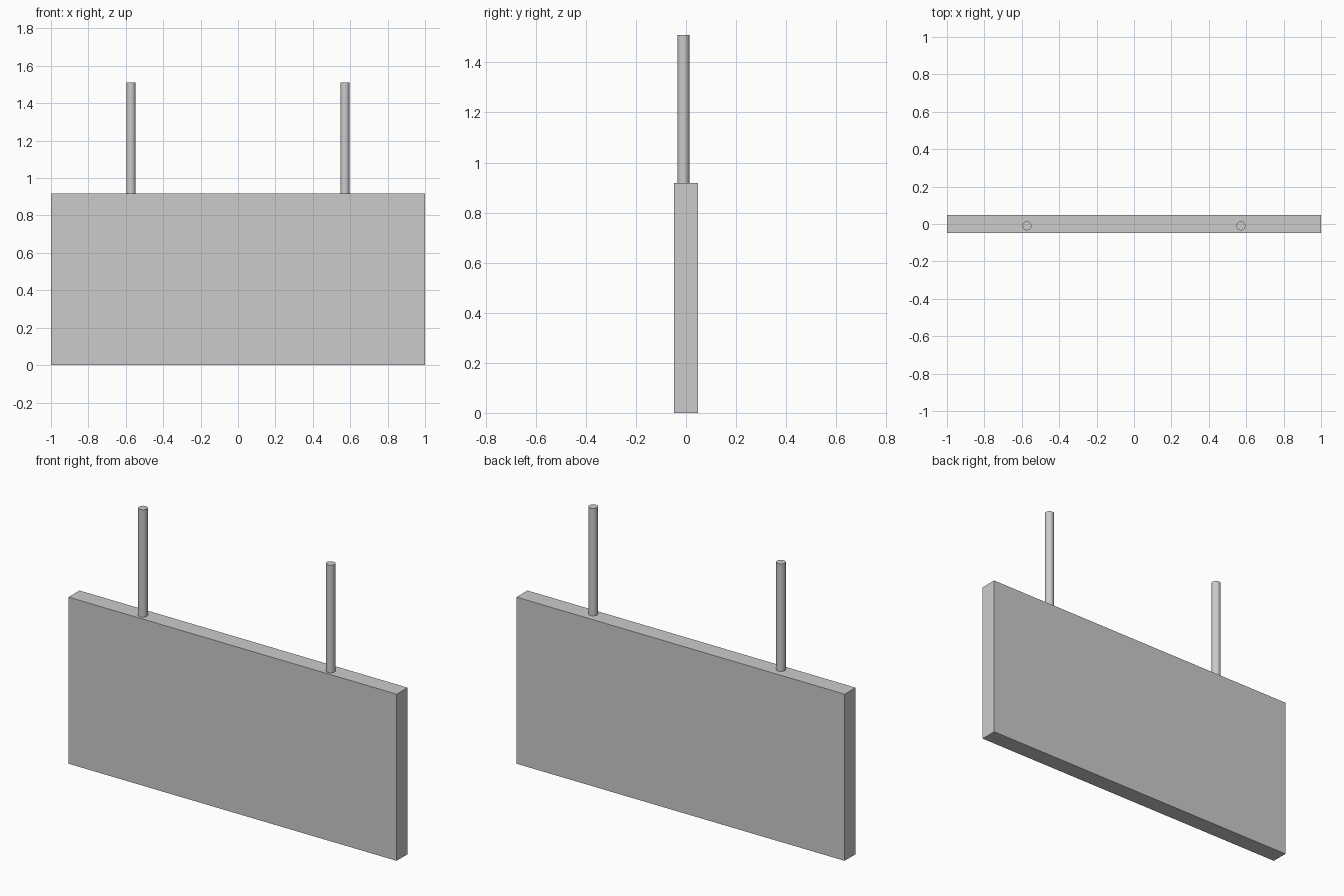
import bpy
from math import radians

if "Cube" in bpy.data.objects:
    bpy.data.objects.remove(bpy.data.objects["Cube"])

PANEL_W, PANEL_D, PANEL_H = 2.0, 0.095, 0.918
ROD_X, ROD_Y, ROD_R, ROD_TOP = 0.572, -0.01, 0.024, 1.51
ROD_BASE = PANEL_H - 0.003

# Hanging sign panel
bpy.ops.mesh.primitive_cube_add(size=1, location=(0, 0, PANEL_H / 2))
panel = bpy.context.object
panel.name = "sign_panel"
panel.scale = (PANEL_W, PANEL_D, PANEL_H)
bpy.ops.object.transform_apply(location=False, rotation=False, scale=True)

# Pair of round suspension rods
for side, name in ((-1, "left_rod"), (1, "right_rod")):
    bpy.ops.mesh.primitive_cylinder_add(
        vertices=32, radius=ROD_R, depth=ROD_TOP - ROD_BASE,
        location=(side * ROD_X, ROD_Y, (ROD_TOP + ROD_BASE) / 2))
    bpy.context.object.name = name
    bpy.ops.object.shade_smooth_by_angle(angle=radians(30))
